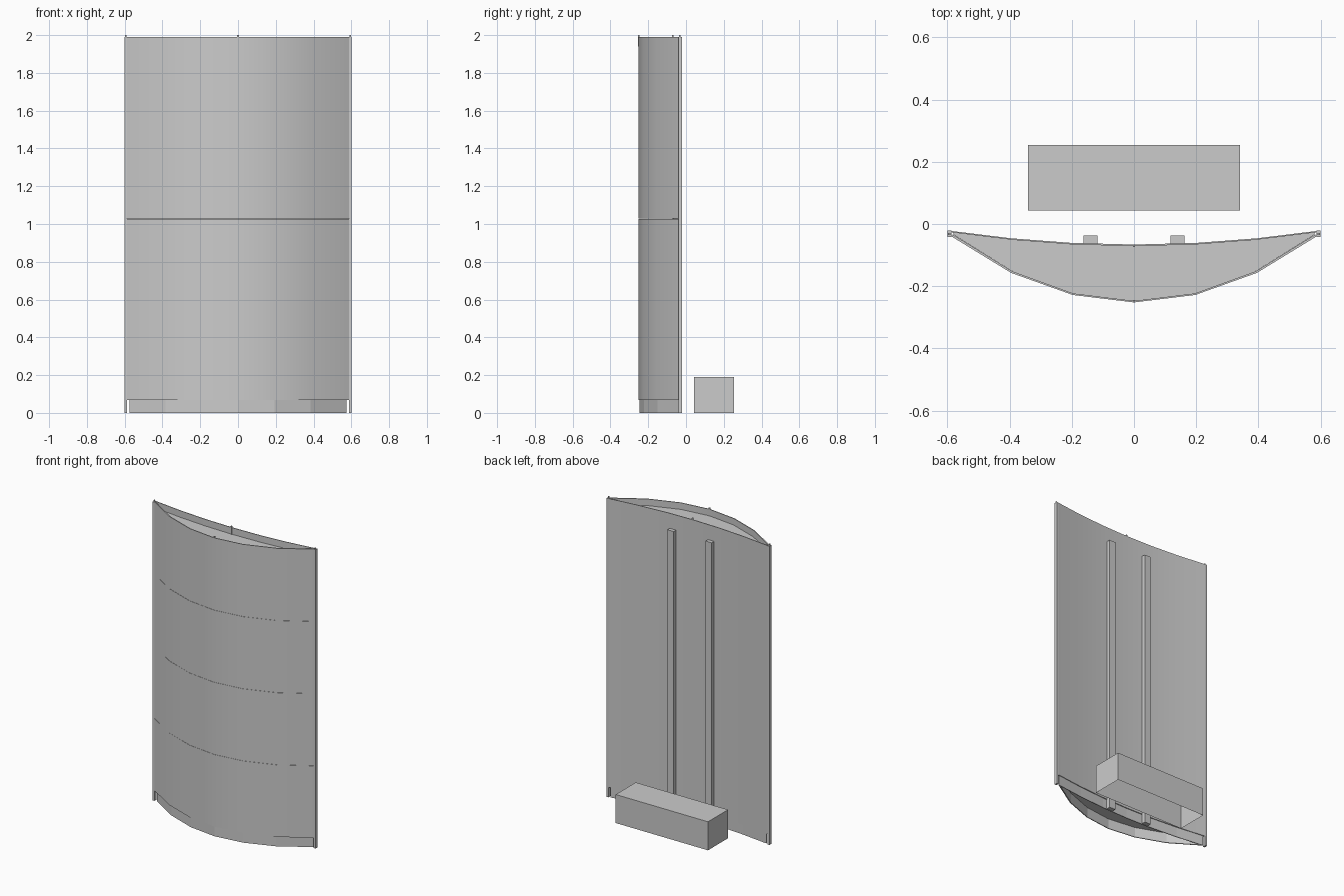
import bpy
import bmesh

cube = bpy.data.objects.get("Cube")
if cube:
    bpy.data.objects.remove(cube, do_unlink=True)

# Single light grey finish
grey = bpy.data.materials.new("light_grey")
grey.use_nodes = True
grey.diffuse_color = (0.6, 0.6, 0.6, 1)
grey.node_tree.nodes["Principled BSDF"].inputs["Base Color"].default_value = (0.6, 0.6, 0.6, 1)


def finish(name, bm, smooth=False):
    bmesh.ops.recalc_face_normals(bm, faces=bm.faces)
    mesh = bpy.data.meshes.new(name)
    bm.to_mesh(mesh)
    bm.free()
    mesh.materials.append(grey)
    obj = bpy.data.objects.new(name, mesh)
    bpy.context.collection.objects.link(obj)
    if smooth:
        bpy.ops.object.select_all(action='DESELECT')
        obj.select_set(True)
        bpy.context.view_layer.objects.active = obj
        bpy.ops.object.shade_smooth_by_angle(angle=0.6)
    return obj


def box(name, x, y, z, open_bottom=False):
    """Box from (min, max) ranges, optionally without its bottom face."""
    bm = bmesh.new()
    bmesh.ops.create_cube(bm, size=1)
    for v in bm.verts:
        v.co = [r[0] if c < 0 else r[1] for c, r in zip(v.co, (x, y, z))]
    if open_bottom:
        bm.faces.ensure_lookup_table()
        low = [f for f in bm.faces if all(v.co.z == z[0] for v in f.verts)]
        bmesh.ops.delete(bm, geom=low, context='FACES')
    return finish(name, bm)


def wall(name, outer, inner, z0, z1, smooth=False):
    """Bent sheet between two plan profiles."""
    bm = bmesh.new()
    rings = []
    for (ox, oy), (ix, iy) in zip(outer, inner):
        corners = ((ox, oy, z0), (ox, oy, z1), (ix, iy, z1), (ix, iy, z0))
        rings.append([bm.verts.new(c) for c in corners])
    for a, b in zip(rings, rings[1:]):
        for i in range(4):
            j = (i + 1) % 4
            bm.faces.new((a[i], a[j], b[j], b[i]))
    bm.faces.new(rings[0])
    bm.faces.new(rings[-1])
    return finish(name, bm, smooth)


def mirrored(half):
    """Full profile from centre-to-edge points."""
    return [(-x, y) for x, y in reversed(half[1:])] + list(half)


def inset(profile, width, shift):
    return [(x * width, y + shift) for x, y in profile]


front = mirrored([(0, -0.252), (0.197, -0.228), (0.395, -0.157), (0.588, -0.039)])
back = mirrored([(0, -0.066), (0.197, -0.061), (0.395, -0.046), (0.59, -0.022)])

BASE, TOP, PANELS = 0.067, 1.99, 4

# Curved front made of stacked panels
step = (TOP - BASE) / PANELS
for n in range(PANELS):
    z = BASE + n * step
    wall(f"front_panel_{n + 1}", front, inset(front, 0.99, 0.005),
         z, z + step - (0.001 if n < PANELS - 1 else 0), smooth=True)

# Shallow curved back
wall("back_panel", back, inset(back, 0.99, -0.005), BASE, TOP, smooth=True)

# Recessed hollow plinth
plinth_front = inset(front, 0.975, 0.005)
plinth_back = inset(back, 0.975, -0.006)
wall("front_plinth", plinth_front, inset(plinth_front, 0.99, 0.005), 0, BASE)
wall("back_plinth", plinth_back, inset(plinth_back, 0.99, -0.005), 0, BASE)

# Lens-shaped plates closing the body
for name, z in (("top_plate", 1.94), ("bottom_plate", BASE)):
    wall(name, inset(front, 0.985, 0.004), inset(back, 0.985, -0.004), z, z + 0.006)

# Edge posts, back rails and locating pins
for side, s in (("left", 1), ("right", -1)):
    def span(a, b):
        return sorted((s * a, s * b))
    box(f"{side}_edge_post", span(0.587, 0.6), (-0.041, -0.021), (0, TOP))
    box(f"{side}_edge_pin", span(0.59, 0.597), (-0.036, -0.029), (TOP, 2))
    box(f"{side}_back_rail", span(0.118, 0.163), (-0.066, -0.037), (0, 1.89))
for name, y in (("front_pin", -0.249), ("back_pin", -0.07)):
    box(name, (-0.004, 0.004), (y - 0.004, y + 0.004), (1.94, 2))

# Ballast box behind, open underneath
box("ballast_box", (-0.34, 0.34), (0.043, 0.254), (0, 0.19), open_bottom=True)
